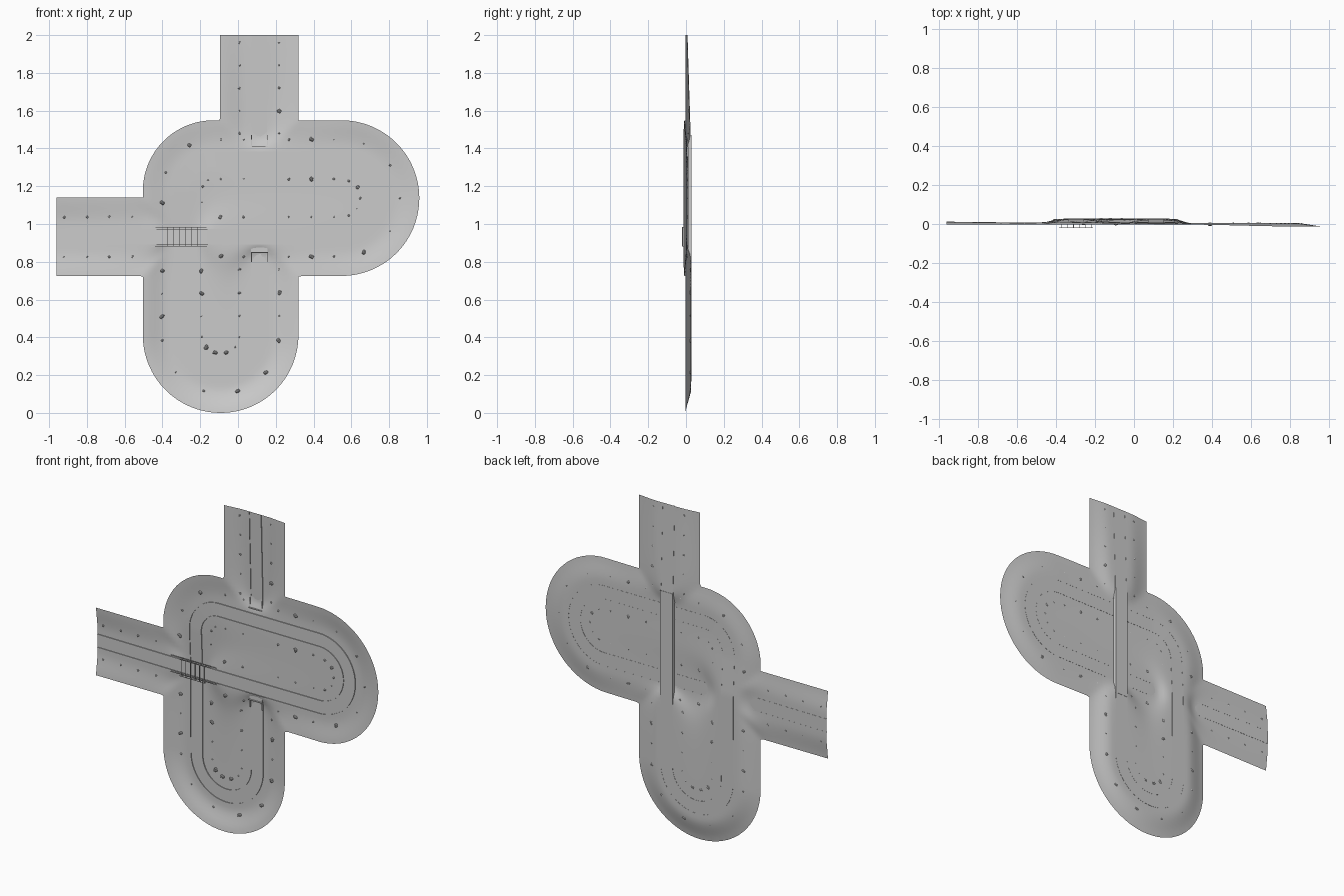
import bpy, bmesh, math, random
from mathutils import Vector, Matrix

if "Cube" in bpy.data.objects:
    bpy.data.objects.remove(bpy.data.objects["Cube"])
random.seed(4)
R = 0.207          # half width of the landscape band
CX, RX = -0.092, 0.205

# ---- track centre line: samples (x, z, y, tag) ----
path = []
def line(a, b, y0, y1, tag='road'):
    n = max(2, round(math.dist(a, b) / 0.02))
    for i in range(n):
        t = i / n
        path.append((a[0] + (b[0]-a[0])*t, a[1] + (b[1]-a[1])*t, y0 + (y1-y0)*t, tag))
def arc(c, r, a0, a1, y0, y1):
    n = max(4, round(abs(math.radians(a1-a0)) * r / 0.02))
    for i in range(n):
        t = i / n
        a = math.radians(a0 + (a1-a0)*t)
        path.append((c[0] + r*math.cos(a), c[1] + r*math.sin(a), y0 + (y1-y0)*t, 'road'))
line((0.113, 2.24), (0.113, 2.0), 0.007, 0.007, 'out')
line((0.113, 2.0), (0.113, 1.46), 0.007, 0.024)
line((0.113, 1.46), (0.113, 0.82), 0.024, 0.027, 'tunnel')
line((0.113, 0.82), (0.113, 0.412), 0.027, 0.027)
arc((CX, 0.412), RX, 0, -180, 0.027, 0.027)
line((CX-RX, 0.412), (CX-RX, 0.95), 0.027, 0.025)
line((CX-RX, 0.95), (CX-RX, 1.175), 0.025, 0.013)
arc((-0.13, 1.175), 0.167, 180, 90, 0.013, 0.006)
line((-0.13, 1.342), (0.548, 1.342), 0.006, 0.005)
arc((0.548, 1.137), RX, 90, -90, 0.005, 0.005)
line((0.548, 0.932), (-0.15, 0.932), 0.005, 0.003)
line((-0.15, 0.932), (-0.46, 0.932), 0.003, 0.005, 'bridge')
line((-0.46, 0.932), (-0.96, 0.932), 0.005, 0.011)
line((-0.96, 0.932), (-1.2, 0.932), 0.011, 0.011, 'out')

def smooth(a, b, v):
    t = min(1, max(0, (v-a)/(b-a)))
    return t*t*(3-2*t)
def nearest(x, z):
    return min(path, key=lambda p: (p[0]-x)**2 + (p[1]-z)**2)
def seg_dist(x, z, a, b):
    a, b, p = Vector(a), Vector(b), Vector((x, z))
    t = min(1, max(0, (p-a).dot(b-a) / (b-a).length_squared))
    return (p - a - (b-a)*t).length
def height(x, z):
    w = s = 0
    for px, pz, py, tag in path:
        if tag in ('tunnel', 'bridge'):
            continue
        k = 1 / ((px-x)**2 + (pz-z)**2 + 0.0003)**2
        w += k
        s += k*py
    y = s / w
    inner = min(seg_dist(x, z, (CX, 0.412), (CX, 1.13)),
                seg_dist(x, z, (-0.09, 1.137), (0.548, 1.137))) < RX
    if not inner:                       # raised outer bank
        n = nearest(x, z)
        rim = -0.004 - 0.009*smooth(0.3, 0.8, x)
        y += (rim - y) * smooth(0.07, 0.225, math.dist((x, z), n[:2]))
    return y

def finish(name, bm, angle=30):
    me = bpy.data.meshes.new(name)
    bm.to_mesh(me)
    bm.free()
    ob = bpy.data.objects.new(name, me)
    bpy.context.collection.objects.link(ob)
    bpy.context.view_layer.objects.active = ob
    ob.select_set(True)
    bpy.ops.object.shade_smooth_by_angle(angle=math.radians(angle))
    ob.select_set(False)
    return ob
def box(bm, x0, x1, y0, y1, z0, z1):
    m = Matrix.Translation(((x0+x1)/2, (y0+y1)/2, (z0+z1)/2)) @ Matrix.Diagonal((x1-x0, y1-y0, z1-z0, 1))
    bmesh.ops.create_cube(bm, size=1, matrix=m)

# ---- landscape sheet ----
bm = bmesh.new()
S, verts = 0.02, {}
def vert(i, j):
    if (i, j) not in verts:
        verts[i, j] = bm.verts.new((-0.96 + i*S, 0, j*S))
    return verts[i, j]
for i in range(97):
    for j in range(100):
        x, z = -0.96 + (i+.5)*S, (j+.5)*S
        if math.dist((x, z), nearest(x, z)[:2]) < R:
            bm.faces.new([vert(i, j), vert(i+1, j), vert(i+1, j+1), vert(i, j+1)])
for v in bm.verts:
    x, z = v.co.x, v.co.z
    end = x < -0.955 or z > 1.995
    if v.is_boundary:                   # snap the stepped border to the smooth outline
        n = nearest(x, z)
        d = math.dist((x, z), n[:2])
        if d > R - 0.02:
            v.co.x = x if x < -0.955 else n[0] + (x-n[0])*R/d
            v.co.z = z if z > 1.995 else n[1] + (z-n[1])*R/d
    v.co.y = height(v.co.x, v.co.z)
finish('landscape', bm, 40)

# ---- swept road and rails ----
track = [p for p in path if p[3] != 'out'] + [(-0.96, 0.932, 0.011, 'road')]
def normal(i):
    a, b = track[max(0, i-1)], track[min(len(track)-1, i+1)]
    d = Vector((b[0]-a[0], b[1]-a[1])).normalized()
    return Vector((d.y, -d.x))
def sweep(name, profile):
    bm = bmesh.new()
    rings = []
    for i, p in enumerate(track):
        n = normal(i)
        rings.append([bm.verts.new((p[0]+n.x*o, p[2]+dy, p[1]+n.y*o)) for o, dy in profile])
    k = len(profile)
    for a, b in zip(rings, rings[1:]):
        for q in range(k):
            bm.faces.new([a[q], a[(q+1) % k], b[(q+1) % k], b[q]])
    bmesh.ops.recalc_face_normals(bm, faces=bm.faces)
    finish(name, bm)
sweep('road', [(-0.04, -0.001), (0.04, -0.001), (0.04, 0.0005), (-0.04, 0.0005)])
for side, name in ((-1, 'rail_left'), (1, 'rail_right')):
    o = side*0.04
    sweep(name, [(o-0.0015, -0.005), (o+0.0015, -0.005), (o+0.0015, 0.001), (o-0.0015, 0.001)])

# ---- tunnel: roof, walls and floor ----
bm = bmesh.new()
box(bm, 0.07, 0.156, 0.010, 0.012, 0.85, 1.41)
box(bm, 0.07, 0.156, 0.027, 0.029, 0.80, 1.47)
for x in (0.07, 0.153):
    box(bm, x, x+0.003, 0.010, 0.029, 0.80, 1.47)
for z in (0.847, 1.41):                 # portal lintels
    box(bm, 0.068, 0.158, 0.002, 0.013, z, z+0.004)
finish('tunnel', bm)

# ---- bridge: side girders and overhead cross bars ----
bm = bmesh.new()
for z in (0.880, 0.981):
    box(bm, -0.46, -0.15, 0.000, 0.004, z, z+0.003)
    box(bm, -0.385, -0.21, -0.020, -0.017, z, z+0.003)
    for k in range(6):
        x = -0.373 + k*0.031
        box(bm, x, x+0.003, -0.018, 0.004, z, z+0.003)
for k in range(6):
    x = -0.373 + k*0.031
    box(bm, x, x+0.003, -0.020, -0.017, 0.88, 0.984)
finish('bridge', bm)

# ---- small bushes lining both sides of the track ----
bm = bmesh.new()
for i in range(2, len(track), 6):
    p, n = track[i], normal(i)
    if p[3] != 'road':
        continue
    for side in (-1, 1):
        x, z = p[0] + side*0.105*n.x, p[1] + side*0.105*n.y
        if math.dist((x, z), nearest(x, z)[:2]) < 0.08 or x < -0.94:
            continue
        r = random.choice((0.004, 0.005, 0.007, 0.012))
        y = height(x, z)
        for k in range(3):
            q = Vector((x + random.uniform(-.4, .4)*r, y - 0.4*r, z + random.uniform(-.4, .4)*r))
            bmesh.ops.create_icosphere(bm, subdivisions=1, radius=r*0.8, matrix=Matrix.Translation(q))
finish('bushes', bm, 10)
